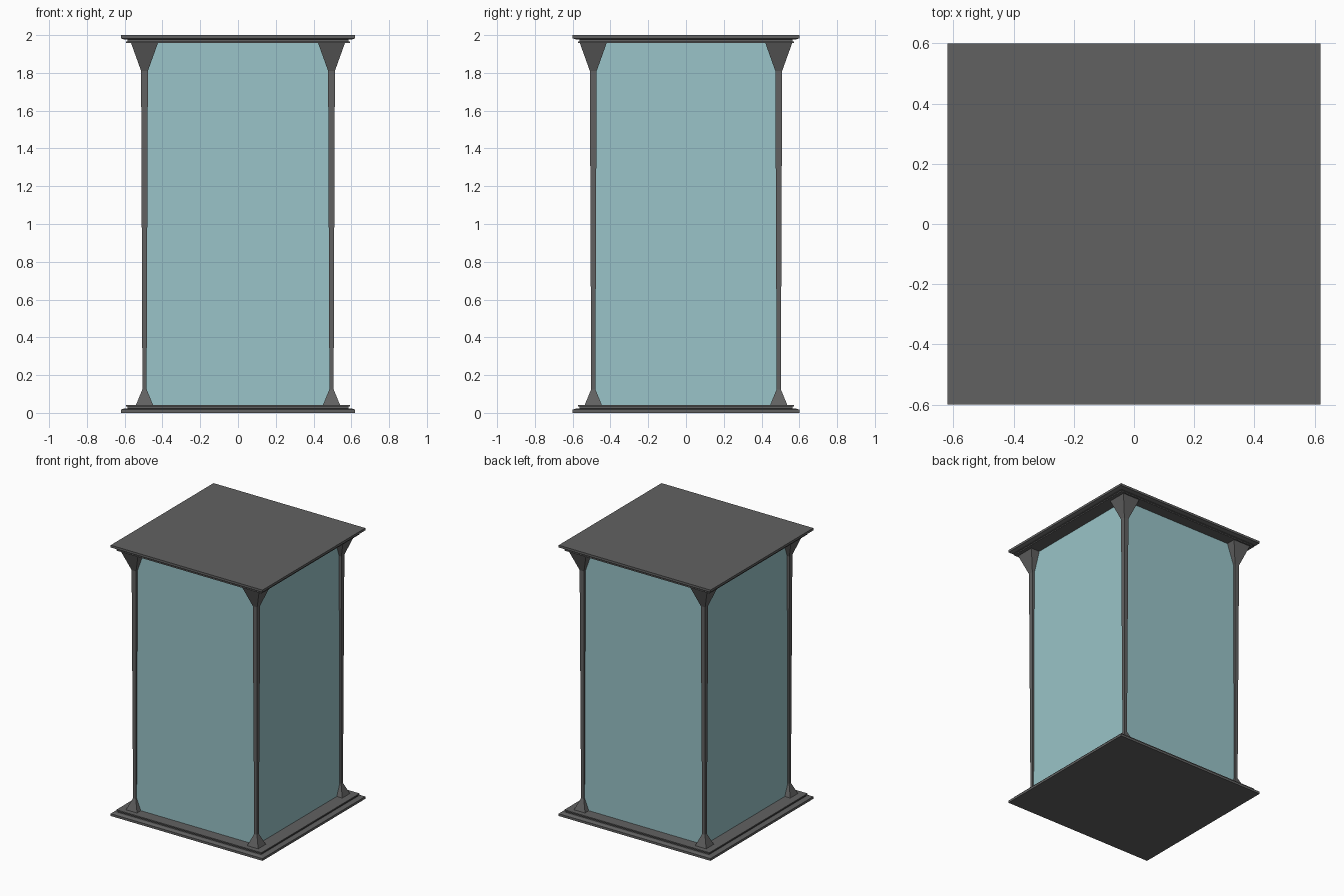
import bpy, bmesh

if "Cube" in bpy.data.objects:
    bpy.data.objects.remove(bpy.data.objects["Cube"])

def material(name, color):
    m = bpy.data.materials.new(name)
    m.diffuse_color = color
    m.use_nodes = True
    m.node_tree.nodes["Principled BSDF"].inputs["Base Color"].default_value = m.diffuse_color
    return m

metal = material("dark_metal", (0.12, 0.12, 0.12, 1))
glass = material("blue_glass", (0.32, 0.55, 0.58, 1))

def stack(name, sections, mat, center=(0, 0), caps=True):
    """Loft rectangular sections (half_x, half_y, z) from bottom to top."""
    bm = bmesh.new()
    rings = [[bm.verts.new((center[0] + sx * hx, center[1] + sy * hy, z))
              for sx, sy in ((-1, -1), (1, -1), (1, 1), (-1, 1))]
             for hx, hy, z in sections]
    for a, b in zip(rings, rings[1:]):
        for i in range(4):
            j = (i + 1) % 4
            bm.faces.new((a[i], a[j], b[j], b[i]))
    if caps:
        bm.faces.new(rings[0][::-1])
        bm.faces.new(rings[-1])
    me = bpy.data.meshes.new(name)
    bm.to_mesh(me)
    bm.free()
    me.materials.append(mat)
    ob = bpy.data.objects.new(name, me)
    bpy.context.collection.objects.link(ob)
    return ob

# Stepped base and matching inverted roof: (inset, height from outer face)
HX, HY = 0.62, 0.60
profile = [(0, 0), (0, 0.018), (0.024, 0.028), (0.035, 0.028), (0.035, 0.033),
           (0.027, 0.033), (0.027, 0.043)]
profile = [(0, 0), (0, 0.017), (0.02, 0.024), (0.035, 0.024), (0.035, 0.034),
           (0.027, 0.034), (0.027, 0.043)]
stack("base", [(HX - d, HY - d, h) for d, h in profile], metal)
stack("roof", [(HX - d, HY - d, 2 - h) for d, h in reversed(profile)], metal)

# Corner posts with flared foot and bracketed head
PX, PY = 0.495, 0.491
post = [(0.045, 0.043), (0.011, 0.125), (0.018, 1.81), (0.071, 1.958)]
for sx, side in ((-1, "left"), (1, "right")):
    for sy, end in ((-1, "front"), (1, "back")):
        stack(f"post_{end}_{side}", [(r, r, z) for r, z in post], metal,
              (sx * PX, sy * PY))

# Glass walls running between the post centres
stack("glass_walls", [(PX, PY, 0.043), (PX, PY, 1.958)], glass, caps=False)
